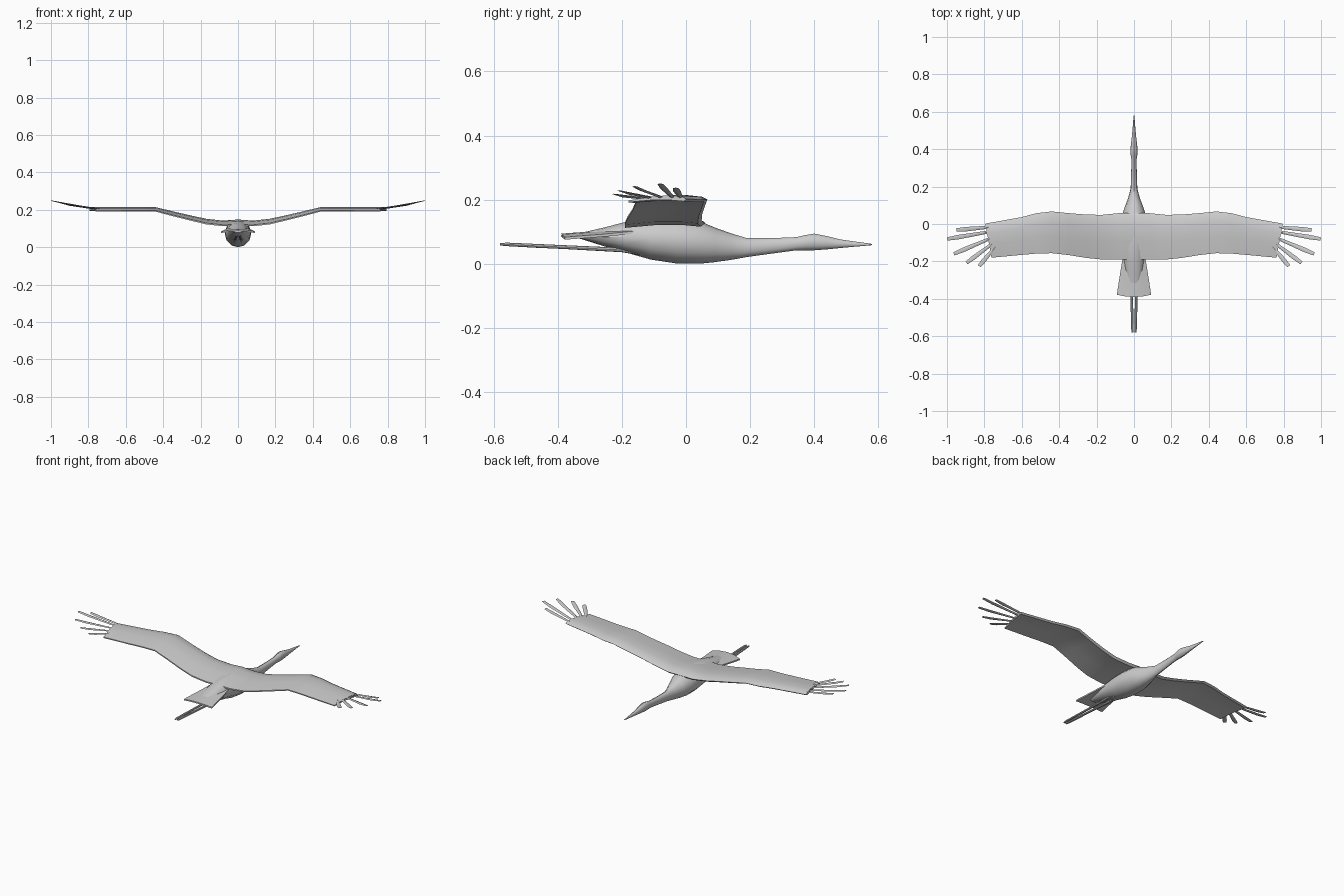
import bpy, bmesh, math
from mathutils import Vector

if "Cube" in bpy.data.objects:
    bpy.data.objects.remove(bpy.data.objects["Cube"])


def loft(name, rings, smooth=True):
    """Skin a list of closed point rings and cap both ends."""
    bm = bmesh.new()
    loops = [[bm.verts.new(p) for p in ring] for ring in rings]
    n = len(loops[0])
    for a, b in zip(loops, loops[1:]):
        for i in range(n):
            j = (i + 1) % n
            bm.faces.new((a[i], a[j], b[j], b[i]))
    bm.faces.new(loops[0])
    bm.faces.new(loops[-1])
    bmesh.ops.recalc_face_normals(bm, faces=bm.faces)
    me = bpy.data.meshes.new(name)
    bm.to_mesh(me)
    bm.free()
    ob = bpy.data.objects.new(name, me)
    bpy.context.collection.objects.link(ob)
    if smooth:
        bpy.ops.object.select_all(action='DESELECT')
        ob.select_set(True)
        bpy.context.view_layer.objects.active = ob
        bpy.ops.object.shade_smooth_by_angle(angle=math.radians(35))
    return ob


def oval(x, y, zlo, zhi, w, n=12):
    """Upright elliptical ring across the y axis."""
    zc, h = (zlo + zhi) / 2, (zhi - zlo) / 2
    return [(x + w * math.cos(2 * math.pi * i / n), y,
             zc + h * math.sin(2 * math.pi * i / n)) for i in range(n)]


# body, neck, head and beak: y, bottom z, top z, half width
body = [(-.33, .078, .096, .03), (-.26, .056, .112, .048), (-.19, .036, .130, .060),
        (-.11, .013, .142, .068), (-.03, .001, .144, .071), (.04, .0, .134, .066),
        (.09, .005, .113, .050), (.14, .012, .095, .031), (.19, .021, .080, .018),
        (.27, .032, .080, .015), (.345, .042, .083, .014), (.37, .042, .089, .018),
        (.40, .042, .094, .019), (.44, .045, .086, .015), (.48, .049, .076, .010),
        (.58, .058, .062, .002)]
loft("body", [oval(0, y, a, b, w) for y, a, b, w in body])

# wings: x, leading y, trailing y, bottom z, top z
half = [(.08, .058, -.19, .112, .142), (.17, .049, -.19, .122, .152),
        (.25, .050, -.182, .141, .169), (.35, .058, -.166, .166, .192),
        (.44, .067, -.156, .190, .214), (.52, .058, -.158, .190, .214),
        (.60, .037, -.165, .190, .214), (.78, .002, -.180, .192, .214)]
left = [(-x, *r) for x, *r in reversed(half)]
stations = left + [(0, .06, -.19, .112, .148)] + half
# chord fraction, height fraction
foil = [(0, .45), (.08, .8), (.28, 1), (.6, .8), (1, .25), (1, 0), (.6, .3), (.28, .3), (.05, .12)]


def section(x, le, te, lo, hi):
    tip = .8 if abs(x) > .7 else 0
    ring = []
    for t, h in foil:
        px = x if not tip else math.copysign(.795 - .033 * t, x)
        ring.append((px, le + (te - le) * t, lo + (hi - lo) * h))
    return ring


loft("wings", [section(*s) for s in stations])

# splayed wingtip feathers: base x, y and tip x, y, z
feathers = [(.75, -.015, .95, -.032, .236), (.75, -.038, .998, -.080, .249),
            (.74, -.065, .963, -.160, .241), (.74, -.092, .895, -.208, .228),
            (.74, -.120, .828, -.225, .217)]
for side, label in ((1, "right"), (-1, "left")):
    for k, (bx, by, tx, ty, tz) in enumerate(feathers):
        a, b = Vector((bx, by, .203)), Vector((tx, ty, tz))
        across = (b - a).cross(Vector((0, 0, 1))).normalized()
        rings = []
        for t, w, h in ((0, .007, .004), (.75, .012, .004), (1, .009, .0015)):
            c = a.lerp(b, t) - Vector((0, 0, .012 * t * (1 - t)))
            ring = []
            for s, v in ((-1, 0), (0, 1), (1, 0), (0, -1)):
                p = c + across * w * s + Vector((0, 0, h * v))
                ring.append((p.x * side, p.y, p.z))
            rings.append(ring)
        loft(f"{label}_feather_{k + 1}", rings)

# fanned tail: y, half width, centre z
rings = []
for y, w, z in ((-.15, .055, .108), (-.25, .072, .098), (-.384, .092, .088)):
    us = [-1, -.5, 0, .5, 1]
    fan = .012 if y < -.3 else 0
    top = [(u * w, y + fan * (u * u - .5), z + .006 - .011 * u * u) for u in us]
    rings.append(top + [(px, py, pz - .008) for px, py, pz in reversed(top)])
loft("tail", rings)

# trailing legs with long feet
legs = [(-.12, .022, .048, .012), (-.20, .036, .050, .009), (-.38, .046, .058, .006),
        (-.47, .050, .062, .007), (-.56, .055, .066, .007), (-.58, .057, .064, .004)]
for side, label in ((1, "right"), (-1, "left")):
    loft(label + "_leg", [oval(side * (.018 + .01 * (y + .12) / .46), y, a, b, w, 8)
                          for y, a, b, w in legs])
